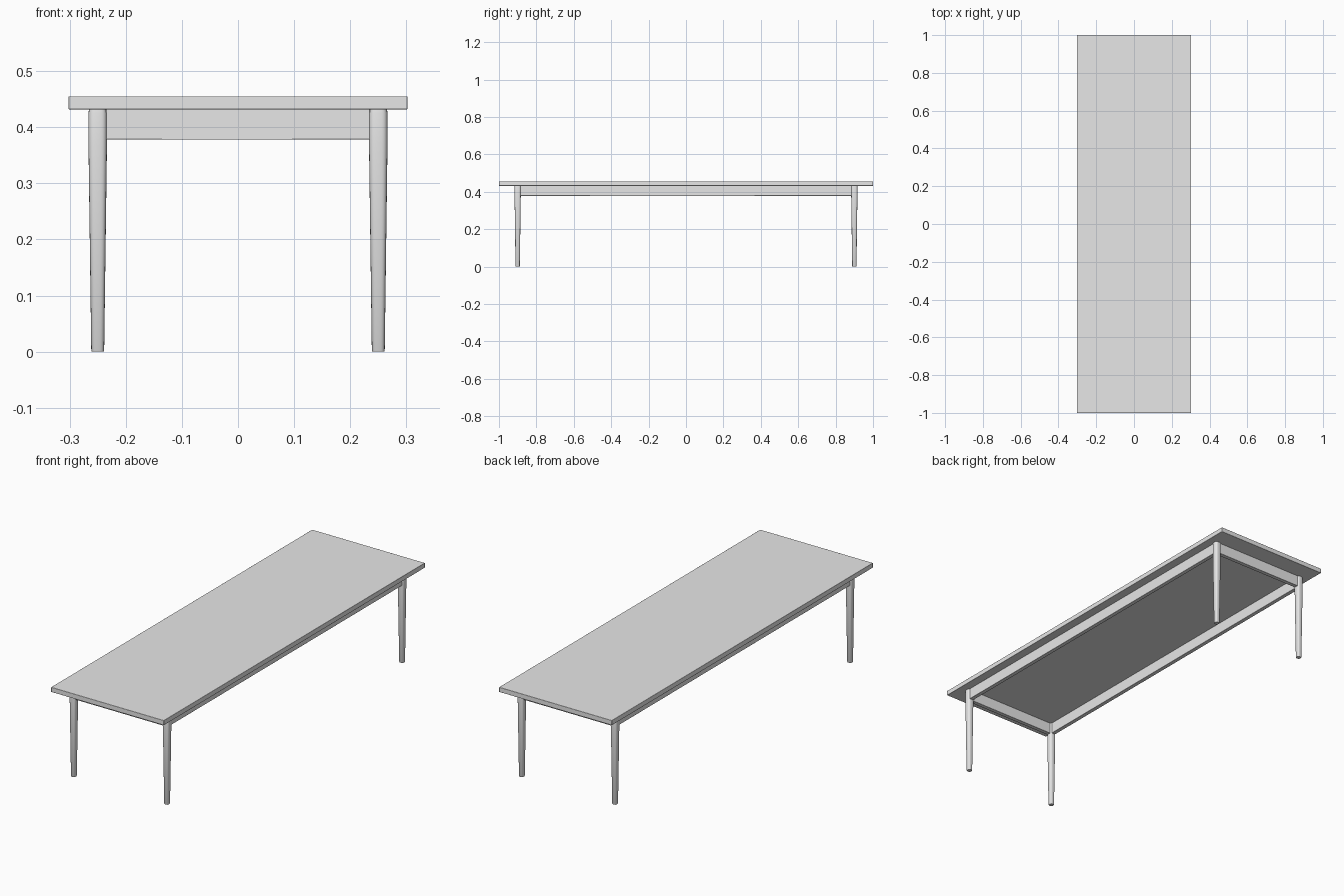
import bpy
import bmesh
import math

cube = bpy.data.objects.get("Cube")
if cube:
    bpy.data.objects.remove(cube, do_unlink=True)

TOP_Z, UNDER_Z, APRON_Z = 0.455, 0.432, 0.378
LEG_X, LEG_Y = 0.25, 0.9

grey = bpy.data.materials.new("plain grey")
grey.use_nodes = True
grey.diffuse_color = (0.8, 0.8, 0.8, 1)
grey.node_tree.nodes["Principled BSDF"].inputs["Base Color"].default_value = (0.8, 0.8, 0.8, 1)


def finish(name, bm):
    bmesh.ops.recalc_face_normals(bm, faces=bm.faces)
    mesh = bpy.data.meshes.new(name)
    bm.to_mesh(mesh)
    bm.free()
    mesh.materials.append(grey)
    obj = bpy.data.objects.new(name, mesh)
    bpy.context.collection.objects.link(obj)
    return obj


def box(name, centre, size, bevel):
    bm = bmesh.new()
    bmesh.ops.create_cube(bm, size=1)
    for v in bm.verts:
        v.co = [c + p * s for c, p, s in zip(centre, v.co, size)]
    obj = finish(name, bm)
    mod = obj.modifiers.new("soft edges", "BEVEL")
    mod.width = bevel
    mod.segments = 2
    return obj


def leg(name, x, y):
    # Rounded-square section, straight at the top and tapering to the foot
    bm = bmesh.new()
    rings = []
    for z, half in ((0, 0.0105), (0.002, 0.0115), (0.37, 0.0165),
                    (0.425, 0.0165), (UNDER_Z, 0.0155)):
        ring = []
        for i in range(32):
            a = math.tau * i / 32
            c, s = math.cos(a), math.sin(a)
            px = math.copysign(abs(c) ** 0.65, c) * half
            py = math.copysign(abs(s) ** 0.65, s) * half
            ring.append(bm.verts.new((x + px, y + py, z)))
        rings.append(ring)
    for low, high in zip(rings, rings[1:]):
        for i in range(32):
            j = (i + 1) % 32
            bm.faces.new((low[i], low[j], high[j], high[i]))
    bm.faces.new(rings[0])
    bm.faces.new(rings[-1])
    return finish(name, bm)


# Tabletop
parts = [box("tabletop", (0, 0, (TOP_Z + UNDER_Z) / 2),
             (0.604, 2, TOP_Z - UNDER_Z), 0.001)]

# Apron rails between the legs
rail_z, rail_h = (UNDER_Z + APRON_Z) / 2, UNDER_Z - APRON_Z
for side, sign in (("left", 1), ("right", -1)):
    parts.append(box(side + "_rail", (sign * LEG_X, 0, rail_z),
                     (0.02, 2 * LEG_Y - 0.03, rail_h), 0.001))
for end, sign in (("back", 1), ("front", -1)):
    parts.append(box(end + "_rail", (0, sign * LEG_Y, rail_z),
                     (2 * LEG_X - 0.03, 0.02, rail_h), 0.001))

# Legs
for end, sy in (("front", -1), ("back", 1)):
    for side, sx in (("left", 1), ("right", -1)):
        parts.append(leg(f"{end}_{side}_leg", sx * LEG_X, sy * LEG_Y))

# Smooth shading with sharp edges kept
bpy.ops.object.select_all(action="DESELECT")
for obj in parts:
    obj.select_set(True)
bpy.context.view_layer.objects.active = parts[0]
bpy.ops.object.shade_smooth_by_angle(angle=math.radians(35))
